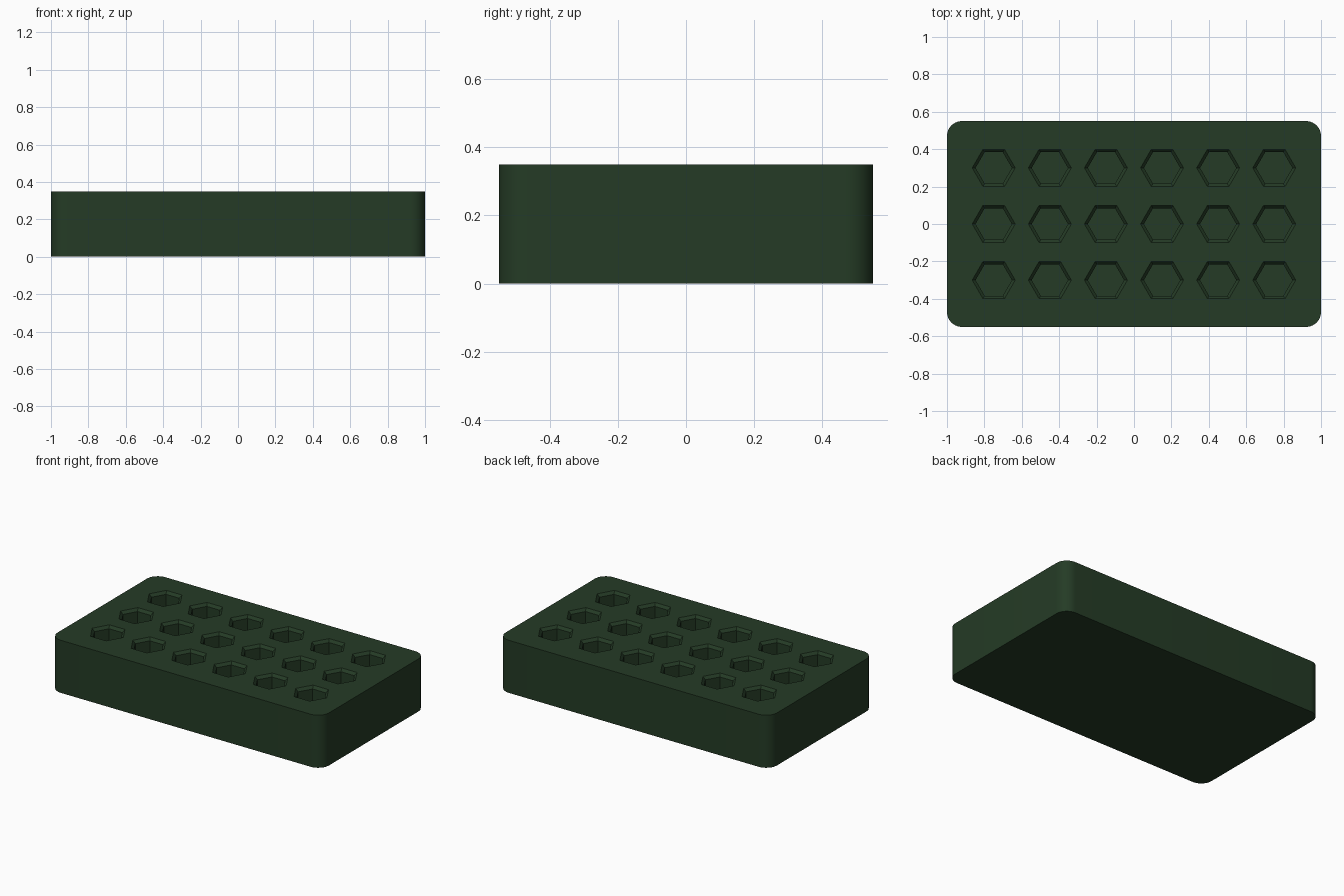
import bpy, bmesh, math

if "Cube" in bpy.data.objects:
    bpy.data.objects.remove(bpy.data.objects["Cube"])

LENGTH, WIDTH, HEIGHT, CORNER = 2.0, 1.1, 0.35, 0.08
PITCH, DEPTH = 0.3, 0.25
R_OUT, R_IN, CHAMFER = 0.115, 0.097, 0.018

green = bpy.data.materials.new("dark green")
green.diffuse_color = (0.018, 0.044, 0.019, 1)
green.use_nodes = True
green.node_tree.nodes["Principled BSDF"].inputs["Base Color"].default_value = green.diffuse_color


def make_object(name, bm):
    bmesh.ops.recalc_face_normals(bm, faces=bm.faces)
    mesh = bpy.data.meshes.new(name)
    bm.to_mesh(mesh)
    bm.free()
    mesh.materials.append(green)
    obj = bpy.data.objects.new(name, mesh)
    bpy.context.collection.objects.link(obj)
    return obj


def loft(bm, rings):
    """Closed solid through a stack of point rings."""
    loops = [[bm.verts.new(p) for p in ring] for ring in rings]
    n = len(loops[0])
    for a, b in zip(loops, loops[1:]):
        for i in range(n):
            j = (i + 1) % n
            bm.faces.new((a[i], a[j], b[j], b[i]))
    bm.faces.new(loops[0][::-1])
    bm.faces.new(loops[-1])


def hexagon(cx, cy, r, z):
    return [(cx + r * math.cos(k * math.pi / 3), cy + r * math.sin(k * math.pi / 3), z)
            for k in range(6)]


# Block with rounded vertical corners
STEPS = 12
outline = []
for q, (sx, sy) in enumerate([(1, 1), (-1, 1), (-1, -1), (1, -1)]):
    for s in range(STEPS + 1):
        a = (q + s / STEPS) * math.pi / 2
        outline.append((sx * (LENGTH / 2 - CORNER) + CORNER * math.cos(a),
                        sy * (WIDTH / 2 - CORNER) + CORNER * math.sin(a)))
bm = bmesh.new()
loft(bm, [[(x, y, z) for x, y in outline] for z in (0, HEIGHT)])
block = make_object("holder_block", bm)

# Hexagonal sockets with chamfered mouths, 6 x 3 grid
bm = bmesh.new()
over = 0.02
r_top = R_OUT + (R_OUT - R_IN) * over / CHAMFER
for i in range(6):
    for j in range(3):
        cx, cy = (i - 2.5) * PITCH, (j - 1) * PITCH
        loft(bm, [hexagon(cx, cy, R_IN, HEIGHT - DEPTH),
                  hexagon(cx, cy, R_IN, HEIGHT - CHAMFER),
                  hexagon(cx, cy, r_top, HEIGHT + over)])
cutter = make_object("socket_cutter", bm)
cutter.hide_render = True

mod = block.modifiers.new("sockets", 'BOOLEAN')
mod.operation = 'DIFFERENCE'
mod.solver = 'EXACT'
mod.object = cutter
bpy.context.view_layer.objects.active = block
block.select_set(True)
bpy.ops.object.modifier_apply(modifier=mod.name)
bpy.data.objects.remove(cutter)

# Smooth the rounded corners only
bpy.ops.object.shade_smooth_by_angle(angle=math.radians(30))
